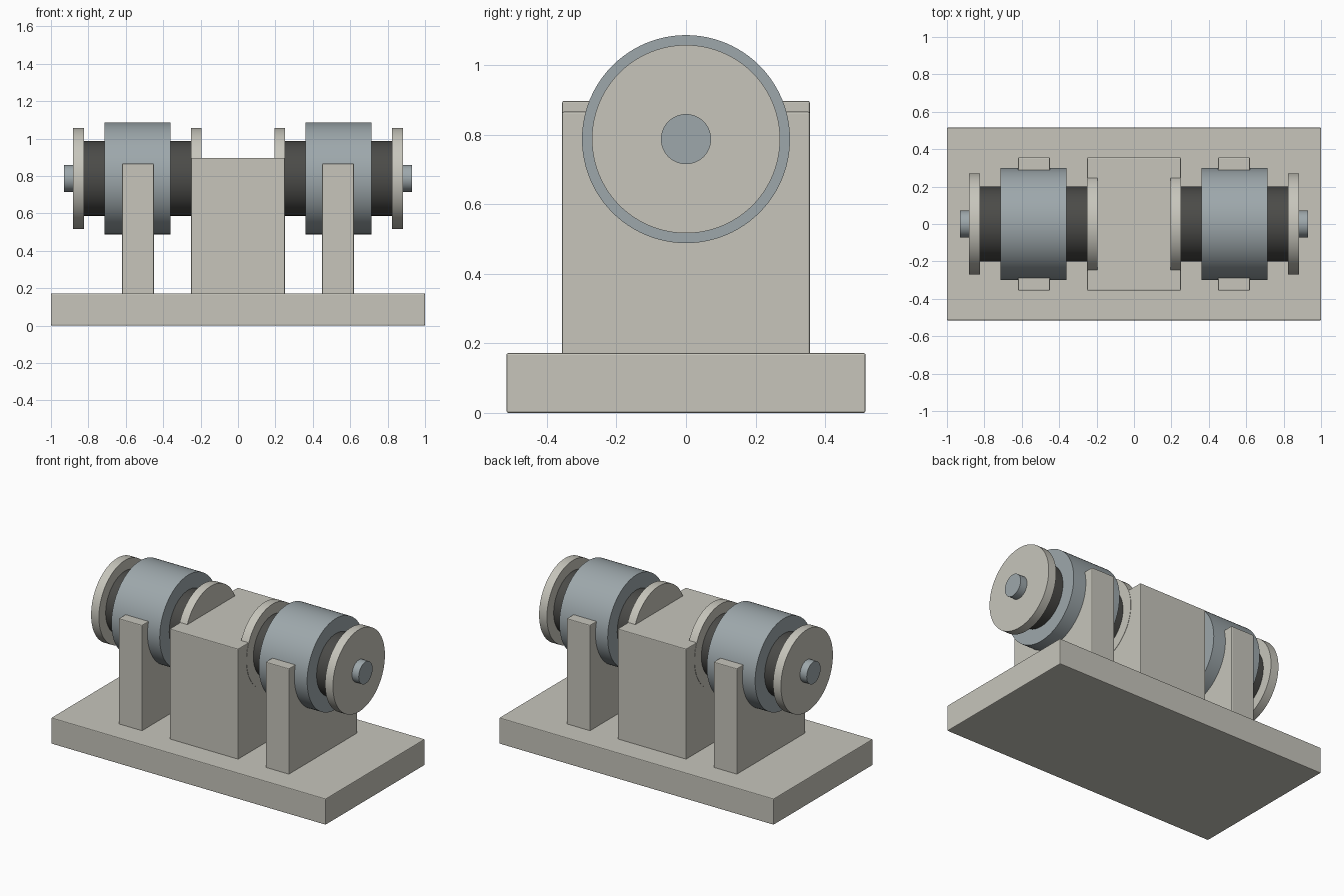
import bpy
import math

if "Cube" in bpy.data.objects:
    bpy.data.objects.remove(bpy.data.objects["Cube"])

AXIS_Z = 0.787
BASE_TOP = 0.172


def material(name, rgb):
    m = bpy.data.materials.new(name)
    m.diffuse_color = (*rgb, 1)
    m.use_nodes = True
    m.node_tree.nodes["Principled BSDF"].inputs["Base Color"].default_value = m.diffuse_color
    return m


CREAM = material("warm_stone", (0.57, 0.56, 0.50))
STEEL = material("blue_steel", (0.34, 0.39, 0.41))
DARK = material("dark_rubber", (0.07, 0.07, 0.065))


def box(name, x0, x1, half_y, z0, z1):
    """Softly bevelled block, centred on y."""
    bpy.ops.mesh.primitive_cube_add(size=1, location=((x0 + x1) / 2, 0, (z0 + z1) / 2))
    ob = bpy.context.object
    ob.name = name
    ob.scale = (x1 - x0, 2 * half_y, z1 - z0)
    bpy.ops.object.transform_apply(location=False, rotation=False, scale=True)
    ob.data.materials.append(CREAM)
    bevel = ob.modifiers.new("edge_bevel", "BEVEL")
    bevel.width = 0.005
    bevel.segments = 2
    return ob


def disc(name, x0, x1, radius, mat):
    """Cylinder lying along x on the common axle line."""
    bpy.ops.mesh.primitive_cylinder_add(
        vertices=96, radius=radius, depth=abs(x1 - x0),
        location=((x0 + x1) / 2, 0, AXIS_Z), rotation=(0, math.pi / 2, 0))
    ob = bpy.context.object
    ob.name = name
    bpy.ops.object.transform_apply(location=False, rotation=True, scale=False)
    ob.data.materials.append(mat)
    bpy.ops.object.shade_smooth_by_angle(angle=math.radians(35))
    return ob


# Base plate and central housing
box("base_plate", -1, 1, 0.516, 0, BASE_TOP)
box("center_block", -0.25, 0.25, 0.356, BASE_TOP - 0.02, 0.897)

# Support, drum and flanges on each side
for side, s in (("left", -1), ("right", 1)):
    a, b = sorted((s * 0.45, s * 0.62))
    box(f"{side}_support", a, b, 0.356, BASE_TOP - 0.02, 0.866)
    disc(f"{side}_axle", s * 0.148, s * 0.93, 0.072, STEEL)
    disc(f"{side}_core", s * 0.24, s * 0.835, 0.2, DARK)
    disc(f"{side}_drum", s * 0.361, s * 0.713, 0.299, STEEL)
    disc(f"{side}_inner_flange", s * 0.196, s * 0.252, 0.2705, CREAM)
    disc(f"{side}_outer_flange", s * 0.824, s * 0.881, 0.2705, CREAM)
